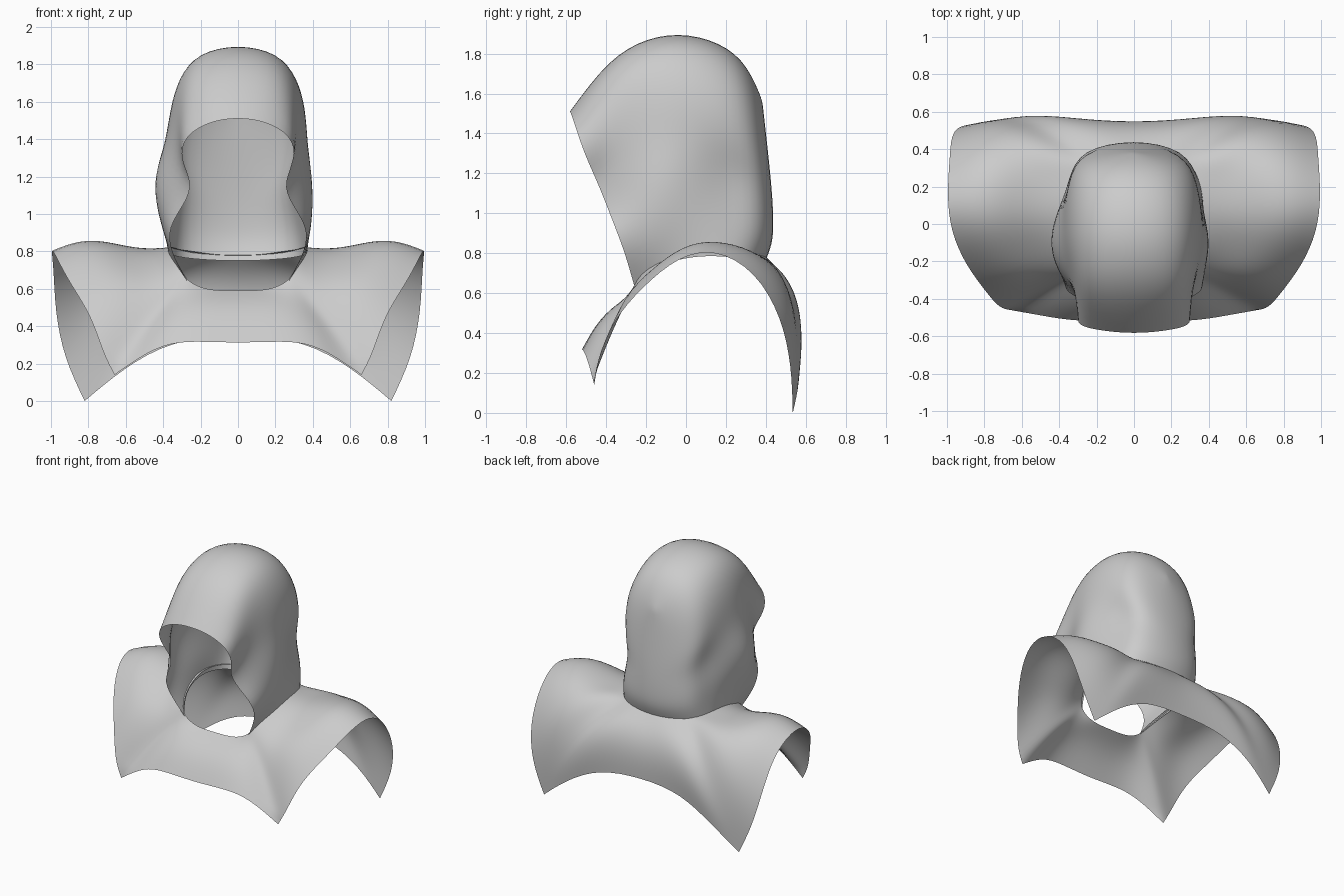
import bpy, bmesh, math
from mathutils import Vector

if "Cube" in bpy.data.objects:
    bpy.data.objects.remove(bpy.data.objects["Cube"])

cloth = bpy.data.materials.new("grey cloth")
cloth.diffuse_color = (0.6, 0.6, 0.6, 1)
cloth.use_nodes = True
cloth.node_tree.nodes["Principled BSDF"].inputs["Base Color"].default_value = cloth.diffuse_color


def sheet(name, columns, corners=(), shape=None):
    """Skin a half grid of points, mirror it across x, weld and smooth it."""
    bm = bmesh.new()
    crease = bm.verts.layers.float.new("crease_vert")
    for side in (1, -1):
        grid = []
        for i, col in enumerate(columns):
            line = []
            for j, (x, y, z) in enumerate(col):
                p = Vector((x * side, y, z))
                v = bm.verts.new(shape(p) if shape else p)
                if (i, j) in corners:
                    v[crease] = 1.0
                line.append(v)
            grid.append(line)
        for a, b in zip(grid, grid[1:]):
            for j in range(len(a) - 1):
                quad = (a[j], a[j + 1], b[j + 1], b[j])
                bm.faces.new(quad if side > 0 else quad[::-1])
    bmesh.ops.remove_doubles(bm, verts=bm.verts, dist=0.001)
    bmesh.ops.recalc_face_normals(bm, faces=bm.faces)
    me = bpy.data.meshes.new(name)
    bm.to_mesh(me)
    bm.free()
    me.materials.append(cloth)
    for f in me.polygons:
        f.use_smooth = True
    ob = bpy.data.objects.new(name, me)
    bpy.context.collection.objects.link(ob)
    sub = ob.modifiers.new("smooth", 'SUBSURF')
    sub.levels = sub.render_levels = 2
    return ob


# Hood: arches from the face opening to the back seam, each from neck to crown
STEPS = (0, .12, .25, .39, .54, .69, .84, .96, 1)


def arch(base, top, bow, widths):
    out = []
    for t, w in zip(STEPS, widths):
        y = base[0] + (top[0] - base[0]) * t + bow * math.sin(math.pi * math.sqrt(t))
        out.append((w, y, base[1] + (top[1] - base[1]) * t))
    return out


rim = [(.27, -.26, .64), (.36, -.305, .80), (.375, -.355, .93), (.28, -.405, 1.06),
       (.24, -.45, 1.17), (.31, -.505, 1.29), (.29, -.55, 1.42), (.14, -.575, 1.50), (0, -.585, 1.515)]
hood = [
    rim,
    arch((-.17, .72), (-.39, 1.79), 0, (.33, .38, .39, .37, .335, .32, .30, .23, 0)),
    arch((-.05, .77), (-.19, 1.90), 0, (.365, .39, .41, .41, .375, .36, .32, .22, 0)),
    arch((.10, .79), (.01, 1.92), 0, (.375, .375, .37, .37, .37, .365, .32, .215, 0)),
    arch((.25, .78), (.22, 1.85), 0, (.355, .34, .31, .275, .335, .345, .295, .19, 0)),
    arch((.36, .76), (.335, 1.71), .045, (.27, .29, .275, .25, .275, .27, .24, .14, 0)),
    arch((.41, .745), (.405, 1.50), .05, (0,) * 9),
]


def slack(p):
    # the left cheek hangs a little wider
    if p.x < 0 and p.y > -.32:
        p.x *= 1 + .14 * math.exp(-((p.z - 1.17) / .2) ** 2)
    return p


sheet("hood", hood, corners=((0, 0),), shape=slack)

# Mantle: neckline and hem loops, front centre round to back centre
neck = [(0, -.27, .59), (.16, -.27, .59), (.25, -.26, .63), (.28, -.25, .66),
        (.30, -.22, .70), (.325, -.17, .74), (.35, -.08, .78), (.36, .03, .815),
        (.36, .13, .825), (.345, .22, .82), (.315, .29, .81), (.28, .325, .805),
        (.24, .35, .80), (.175, .38, .79), (.09, .40, .78), (0, .405, .78)]
hem = [(0, -.525, .305), (.32, -.52, .33), (.49, -.49, .26), (.66, -.46, .14),
       (.72, -.45, .25), (.785, -.37, .46), (.90, -.22, .63), (.98, -.04, .785),
       (1.0, .15, .825), (.985, .35, .71), (.978, .48, .48), (.93, .53, .23),
       (.82, .535, 0), (.62, .575, .17), (.35, .56, .33), (0, .54, .35)]
drape = (.03, .03, .025, .02, .02, .025, .025, .03, .03, .06, .10, .13, .14, .115, .08, .06)

mantle = []
for i, (n, h, d) in enumerate(zip(neck, hem, drape)):
    col = []
    for k in range(9):
        t = k / 8
        p = Vector(n).lerp(Vector(h), t)
        lift = d * math.sin(math.pi * t)
        # cloth swells backwards low on the back, and forwards on the chest
        swell = .65 * d * math.sin(math.pi * t ** 1.3) if i >= 9 else 0
        if i < 3:
            swell = -.6 * lift
        # the shoulder dips beside the neck and rises at its end
        dip = .025 * math.sin(2 * math.pi * t) if 5 <= i <= 9 else 0
        col.append((p.x, p.y + swell, p.z + lift - dip))
    mantle.append(col)
sheet("shoulder_mantle", mantle, corners=((3, 8), (12, 8)))
